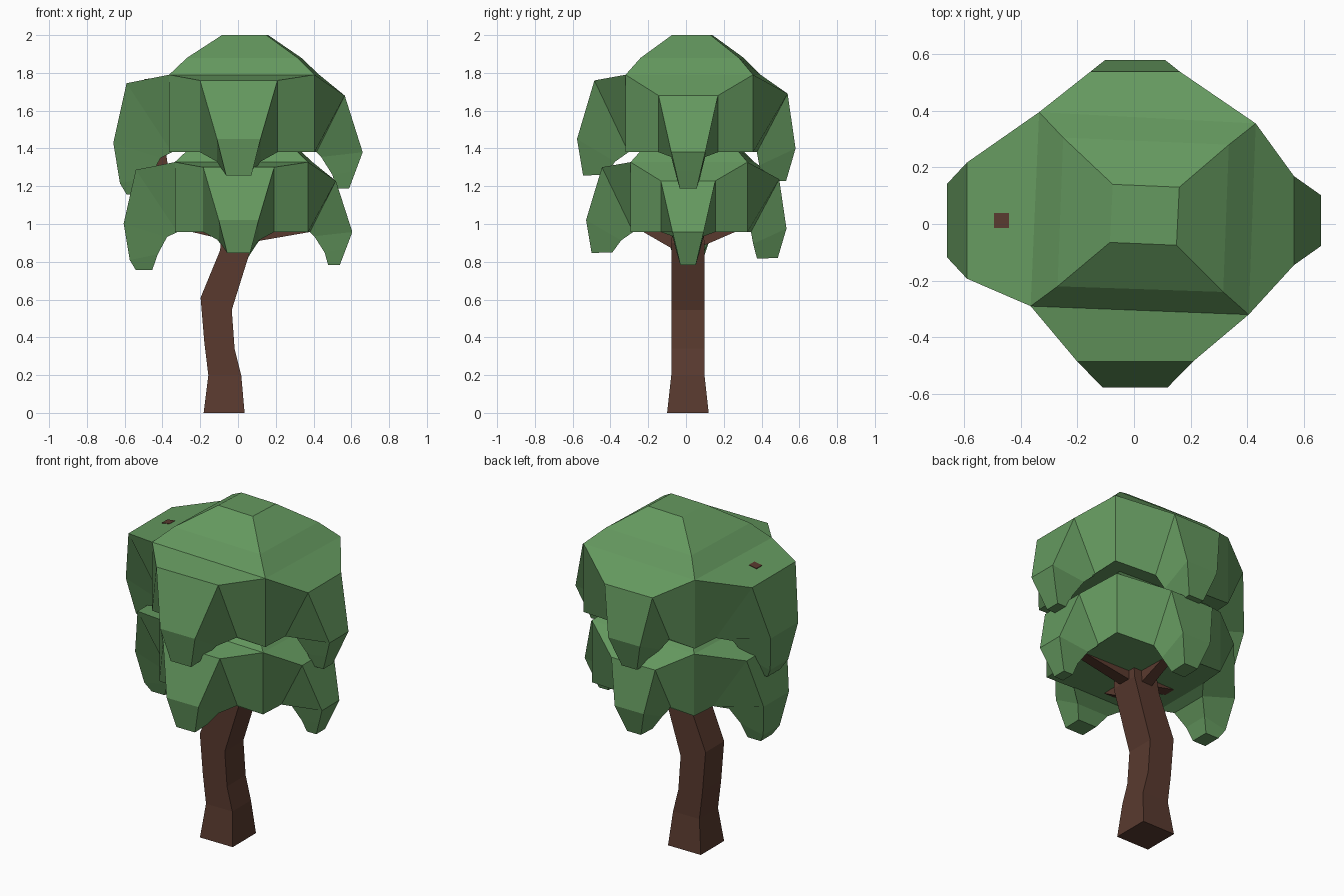
import bpy, bmesh
from mathutils import Vector

if "Cube" in bpy.data.objects:
    bpy.data.objects.remove(bpy.data.objects["Cube"])


def material(name, rgb):
    m = bpy.data.materials.new(name)
    m.diffuse_color = (*rgb, 1)
    m.use_nodes = True
    m.node_tree.nodes["Principled BSDF"].inputs["Base Color"].default_value = m.diffuse_color
    return m


GREEN = material("leaf_green", (0.13, 0.32, 0.115))
BROWN = material("bark_brown", (0.10, 0.042, 0.028))


def loft(bm, rings, first=True, last=True):
    """Join quad rings; a ring may be points or existing verts."""
    vs = [r if isinstance(r[0], bmesh.types.BMVert) else [bm.verts.new(p) for p in r]
          for r in rings]
    for a, b in zip(vs, vs[1:]):
        for i in range(4):
            j = (i + 1) % 4
            bm.faces.new((a[i], a[j], b[j], b[i]))
    if first:
        bm.faces.new(vs[0])
    if last:
        bm.faces.new(vs[-1])
    return vs


def finish(bm, name, mat):
    bmesh.ops.recalc_face_normals(bm, faces=bm.faces)
    me = bpy.data.meshes.new(name)
    bm.to_mesh(me)
    bm.free()
    me.materials.append(mat)
    ob = bpy.data.objects.new(name, me)
    bpy.context.collection.objects.link(ob)
    return ob


# Crown outline corners, counter-clockwise from front left
CAP = [(-.085, -.065), (.15, -.075), (.16, .13), (-.075, .14)]
MID = [(-.27, -.22), (.315, -.24), (.335, .28), (-.25, .305)]
RIM = [(-.365, -.29), (.405, -.32), (.43, .355), (-.335, .395)]

# Drooping lobes: outward direction, then (outer, z, inner, z, half width)
LOBES = [
    ((0, -1), [(.485, 1.76, .305, 1.38, .205), (.577, 1.45, .375, 1.33, .115),
               (.545, 1.257, .425, 1.26, .067)]),
    ((1, 0), [(.565, 1.68, .415, 1.38, .157), (.66, 1.38, .44, 1.355, .09),
              (.623, 1.28, .5, 1.26, .066), (.588, 1.187, .52, 1.187, .045)]),
    ((0, 1), [(.538, 1.69, .375, 1.38, .158), (.58, 1.4, .388, 1.31, .105),
              (.53, 1.228, .41, 1.223, .05)]),
    ((-1, 0), [(.59, 1.745, .35, 1.38, .205), (.66, 1.43, .41, 1.35, .13),
               (.625, 1.215, .463, 1.25, .085), (.59, 1.157, .495, 1.157, .06)]),
]


def crown(name, sxy=1, sz=1, dz=0):
    bm = bmesh.new()
    levels = [(CAP, 2.0), (MID, 1.88), (RIM, 1.79)]
    rim = loft(bm, [[(x, y, z) for x, y in ring] for ring, z in levels], last=False)[-1]
    base = [bm.verts.new((x, y, 1.38)) for x, y in RIM]
    bm.faces.new(base)
    for i, (d, prof) in enumerate(LOBES):
        j = (i + 1) % 4
        out, along = Vector((*d, 0)), Vector((-d[1], d[0], 0))
        mid = Vector((abs(d[1]) * .004, abs(d[0]) * .012, 0))
        rings = [[rim[i], rim[j], base[j], base[i]]]
        for o, zo, n, zn, w in prof:
            rings.append([mid + out * r + along * s * w + Vector((0, 0, z))
                          for r, z, s in ((o, zo, -1), (o, zo, 1), (n, zn, 1), (n, zn, -1))])
        loft(bm, rings, first=False)
    for v in bm.verts:
        v.co = (v.co.x * sxy, v.co.y * sxy, v.co.z * sz + dz)
    return finish(bm, name, GREEN)


crown("upper_crown")
crown("lower_crown", .917, .902, -.287)

# Trunk: left x, z, right x, z, front y, back y
bm = bmesh.new()
loft(bm, [[(xl, y0, zl), (xr, y0, zr), (xr, y1, zr), (xl, y1, zl)]
          for xl, zl, xr, zr, y0, y1 in (
              (-.182, 0, .035, 0, -.10, .12),
              (-.157, .2, .017, .2, -.078, .098),
              (-.178, .37, -.018, .34, -.078, .098),
              (-.198, .61, -.033, .545, -.078, .098),
              (-.095, .86, .078, .9, -.078, .098),
              (-.07, 1.1, .075, 1.1, -.06, .08))])
finish(bm, "trunk", BROWN)


# Square branches following short paths
def branch(name, path, size):
    bm = bmesh.new()
    pts = [Vector(p) for p in path]
    rings = []
    for k, p in enumerate(pts):
        t = (pts[min(k + 1, len(pts) - 1)] - pts[max(k - 1, 0)]).normalized()
        side = Vector((0, 1, 0)) if abs(t.x) > abs(t.y) else Vector((1, 0, 0))
        up = t.cross(side).normalized()
        h = size * (1 - .35 * k / (len(pts) - 1))
        rings.append([p + side * a * h + up * b * h
                      for a, b in ((-1, -1), (1, -1), (1, 1), (-1, 1))])
    loft(bm, rings)
    finish(bm, name, BROWN)


branch("left_branch", [(-.06, .012, .955), (-.25, .012, .995), (-.38, .012, 1.15),
                       (-.43, .012, 1.5), (-.468, .012, 1.77)], .04)
branch("right_branch", [(.03, .012, .935), (.36, .012, .985), (.43, .012, 1.1)], .038)
branch("front_branch", [(-.01, -.05, .9), (-.01, -.22, .99), (-.01, -.3, 1.1)], .038)
branch("back_branch", [(-.01, .07, .915), (-.01, .25, .985), (-.01, .33, 1.1)], .036)
